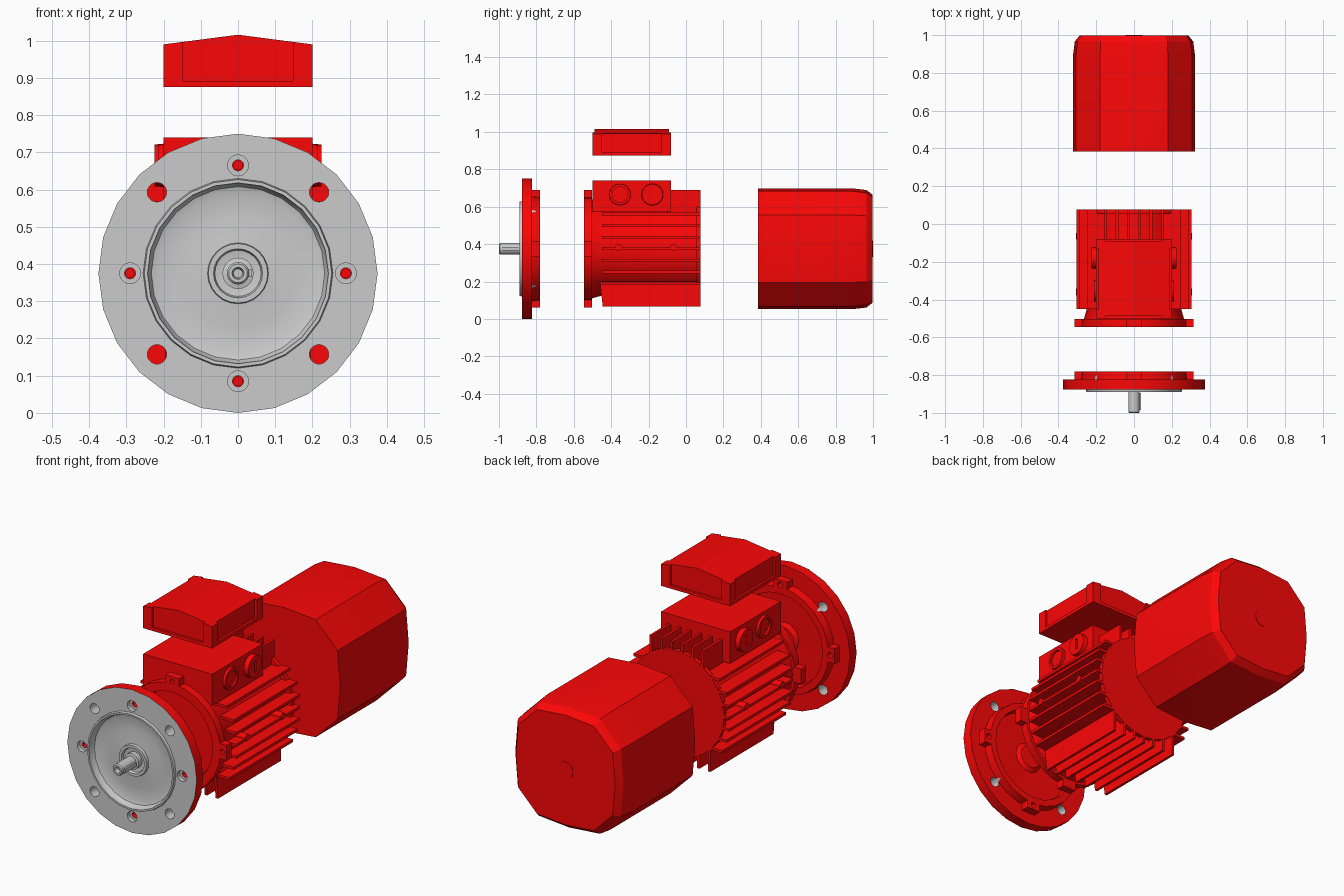
import bpy, bmesh, math
from mathutils import Vector, Matrix

if "Cube" in bpy.data.objects:
    bpy.data.objects.remove(bpy.data.objects["Cube"])

CZ = 0.375  # height of the motor axis
RED = bpy.data.materials.new("red_paint")
RED.diffuse_color = (0.97, 0.002, 0.002, 1)
RED.use_nodes = True
RED.node_tree.nodes["Principled BSDF"].inputs["Base Color"].default_value = RED.diffuse_color


def box(bm, lo, hi):
    lo, hi = Vector(lo), Vector(hi)
    m = Matrix.Translation((lo + hi) / 2) @ Matrix.Diagonal((*(hi - lo), 1))
    bmesh.ops.create_cube(bm, size=1, matrix=m)


def cyl(bm, a, b, r, n=24, r2=None):
    a, b = Vector(a), Vector(b)
    rot = (b - a).to_track_quat('Z', 'Y').to_matrix().to_4x4()
    bmesh.ops.create_cone(bm, cap_ends=True, segments=n, radius1=r, radius2=r if r2 is None else r2,
                          depth=(b - a).length, matrix=Matrix.Translation((a + b) / 2) @ rot)


def loft(bm, loops):
    """Bridge a list of equal-length point loops and cap both ends."""
    rings = [[bm.verts.new(p) for p in lp] for lp in loops]
    n = len(rings[0])
    for r0, r1 in zip(rings, rings[1:]):
        for i in range(n):
            j = (i + 1) % n
            bm.faces.new((r0[i], r0[j], r1[j], r1[i]))
    bm.faces.new(rings[0])
    bm.faces.new(rings[-1])


def lathe(bm, profile, n=24):
    """Spin (radius, y) points round the motor axis; the ends get flat caps."""
    loft(bm, [[(r * math.cos(2 * math.pi * i / n), y, CZ + r * math.sin(2 * math.pi * i / n))
               for i in range(n)] for r, y in profile])


def finish(bm, name, mat=RED, smooth=False):
    bmesh.ops.recalc_face_normals(bm, faces=bm.faces)
    me = bpy.data.meshes.new(name)
    bm.to_mesh(me)
    bm.free()
    ob = bpy.data.objects.new(name, me)
    bpy.context.collection.objects.link(ob)
    if mat:
        me.materials.append(mat)
    if smooth:
        smooth_sharp(ob)
    return ob


def activate(ob):
    bpy.ops.object.select_all(action='DESELECT')
    ob.select_set(True)
    bpy.context.view_layer.objects.active = ob


def smooth_sharp(ob):
    activate(ob)
    bpy.ops.object.shade_smooth_by_angle(angle=math.radians(25))


def boolean(ob, bm, op='DIFFERENCE'):
    tool = finish(bm, "cutter")
    tool.hide_render = True
    activate(ob)
    mod = ob.modifiers.new("cut", 'BOOLEAN')
    mod.operation, mod.object, mod.solver = op, tool, 'EXACT'
    bpy.ops.object.modifier_apply(modifier=mod.name)
    bpy.data.objects.remove(tool)


def polar(r, deg, y):
    a = math.radians(deg)
    return (r * math.cos(a), y, CZ + r * math.sin(a))


def lobes(bm, y0, y1):
    # four bolt ears on the axes
    for s in (-1, 1):
        a, b = sorted((s * 0.25, s * 0.315))
        box(bm, (a, y0, CZ - 0.04), (b, y1, CZ + 0.04))
        box(bm, (-0.04, y0, CZ + a), (0.04, y1, CZ + b))


# mounting flange: dished front, hollow back
bm = bmesh.new()
lathe(bm, [(0.045, -0.855), (0.062, -0.858), (0.066, -0.872), (0.08, -0.872), (0.082, -0.856),
           (0.15, -0.85), (0.215, -0.85), (0.233, -0.856), (0.241, -0.87), (0.243, -0.89),
           (0.252, -0.89), (0.255, -0.877), (0.375, -0.877), (0.375, -0.823), (0.285, -0.823),
           (0.28, -0.78), (0.245, -0.78), (0.24, -0.815), (0.08, -0.82), (0.06, -0.805)])
flange = finish(bm, "mounting_flange")
bm = bmesh.new()
lobes(bm, -0.84, -0.78)
boolean(flange, bm, 'UNION')
bm = bmesh.new()
for k in range(4):  # large bolt holes and small screw holes
    cyl(bm, polar(0.308, 45 + 90 * k, -0.95), polar(0.308, 45 + 90 * k, -0.75), 0.026, 20)
    cyl(bm, polar(0.29, 90 * k, -0.95), polar(0.29, 90 * k, -0.75), 0.015, 16)
boolean(flange, bm)
bm = bmesh.new()
for k in range(4):  # counterbores
    cyl(bm, polar(0.29, 90 * k, -0.95), polar(0.29, 90 * k, -0.855), 0.028, 20)
boolean(flange, bm)
flange.data.materials.append(None)  # bare metal front face
for p in flange.data.polygons:
    c = p.center
    if c.y < -0.826 and math.hypot(c.x, c.z - CZ) < 0.365:
        p.material_index = 1
smooth_sharp(flange)

# shaft with centre hole and key
bm = bmesh.new()
lathe(bm, [(0.012, -0.975), (0.016, -1.0), (0.025, -1.0), (0.03, -0.994), (0.03, -0.885),
           (0.042, -0.882), (0.042, -0.84)], 20)
finish(bm, "shaft", None, True)
bm = bmesh.new()
box(bm, (0.02, -0.985, CZ - 0.01), (0.037, -0.895, CZ + 0.01))
finish(bm, "shaft_key", None)

# motor housing: front ring, neck, round core, rear plate
bm = bmesh.new()
lathe(bm, [(0.06, -0.505), (0.225, -0.505), (0.235, -0.545), (0.28, -0.545), (0.28, -0.503),
           (0.265, -0.503), (0.25, -0.45), (0.25, 0.055), (0.275, 0.055), (0.275, 0.078)])
housing = finish(bm, "motor_housing")
bm = bmesh.new()
lobes(bm, -0.545, -0.503)
boolean(housing, bm, 'UNION')
bm = bmesh.new()
for k in range(4):
    cyl(bm, polar(0.29, 90 * k, -0.6), polar(0.29, 90 * k, -0.52), 0.012, 12)
boolean(housing, bm)
smooth_sharp(housing)

# cooling fins: horizontal on both sides, vertical below and behind the terminal box
T = 0.007
bm = bmesh.new()
for s in (-1, 1):
    for k, reach in zip(range(-3, 4), (0.265, 0.29, 0.305, 0.305, 0.305, 0.29, 0.25)):
        z = CZ + 0.062 * k
        x0, x1 = sorted((s * 0.15, s * reach))
        box(bm, (x0, -0.45, z - T), (x1, 0.078, z + T))
finish(bm, "side_fins")
bm = bmesh.new()
for k in range(-3, 4):
    x = 0.063 * k
    loft(bm, [[(x + d, -0.46, 0.2), (x + d, -0.445, 0.066), (x + d, 0.078, 0.066), (x + d, 0.078, 0.2)]
              for d in (-T, T)])
finish(bm, "bottom_fins")
bm = bmesh.new()
for k in range(-3, 3):
    x = 0.06 * (k + 0.5)
    box(bm, (x - T, -0.1, 0.55), (x + T, 0.078, 0.69))
finish(bm, "top_fins")

# side screw bosses between the fins
bm = bmesh.new()
for s in (-1, 1):
    for y in (-0.36, -0.065):
        cyl(bm, (s * 0.2, y, 0.383), (s * 0.307, y, 0.383), 0.018, 16)
finish(bm, "side_bosses", smooth=True)

# terminal box with cable entries
bm = bmesh.new()
box(bm, (-0.2, -0.5, 0.575), (0.2, -0.08, 0.74))
finish(bm, "terminal_box")
for s, side in ((-1, "left"), (1, "right")):
    for y, out, kind in ((-0.353, 0.213, "open"), (-0.18, 0.225, "plugged")):
        bm = bmesh.new()
        cyl(bm, (s * 0.18, y, 0.665), (s * out, y, 0.665), 0.06, 24, 0.056)
        gland = finish(bm, f"{side}_{kind}_cable_entry")
        bm = bmesh.new()
        if kind == "open":
            cyl(bm, (s * 0.203, y, 0.665), (s * 0.3, y, 0.665), 0.042, 24)
        else:
            x0, x1 = sorted((s * 0.217, s * 0.3))
            box(bm, (x0, y - 0.006, 0.635), (x1, y + 0.006, 0.695))
        boolean(gland, bm)
        smooth_sharp(gland)

# raised terminal box lid: ridged roof, panels set back between corner posts
bm = bmesh.new()
loft(bm, [[(-0.2, y, 0.875), (0.2, y, 0.875), (0.2, y, 0.99), (0, y, 1.016), (-0.2, y, 0.99)]
          for y in (-0.5, -0.08)])
lid = finish(bm, "terminal_box_lid")
bm = bmesh.new()
for y0, y1 in ((-0.6, -0.488), (-0.092, 0.0)):
    box(bm, (-0.148, y0, 0.892), (0.148, y1, 1.1))
for x0, x1 in ((-0.3, -0.188), (0.188, 0.3)):
    box(bm, (x0, -0.45, 0.892), (x1, -0.13, 1.1))
boolean(lid, bm)

# fan cover: chamfered square with slightly bowed sides and a rounded-off rear edge
bm = bmesh.new()
rings = []
for y, inset in ((0.385, 0), (0.89, 0), (0.965, 0.009), (0.998, 0.035)):
    m = 0.323 - inset              # middle of each side
    a, c = 0.308 - inset, 0.18 - inset * 0.42
    loop = []
    for q in range(4):
        co, si = (1, 0, -1, 0)[q], (0, 1, 0, -1)[q]
        loop += [(x * co - z * si, y, CZ + x * si + z * co) for x, z in ((a, -c), (m, 0), (a, c))]
    rings.append(loop)
loft(bm, rings)
finish(bm, "fan_cover", smooth=True)
bm = bmesh.new()
cyl(bm, (0, 0.98, CZ), (0, 1.0, CZ), 0.045, 20)
finish(bm, "fan_cover_cap", smooth=True)
